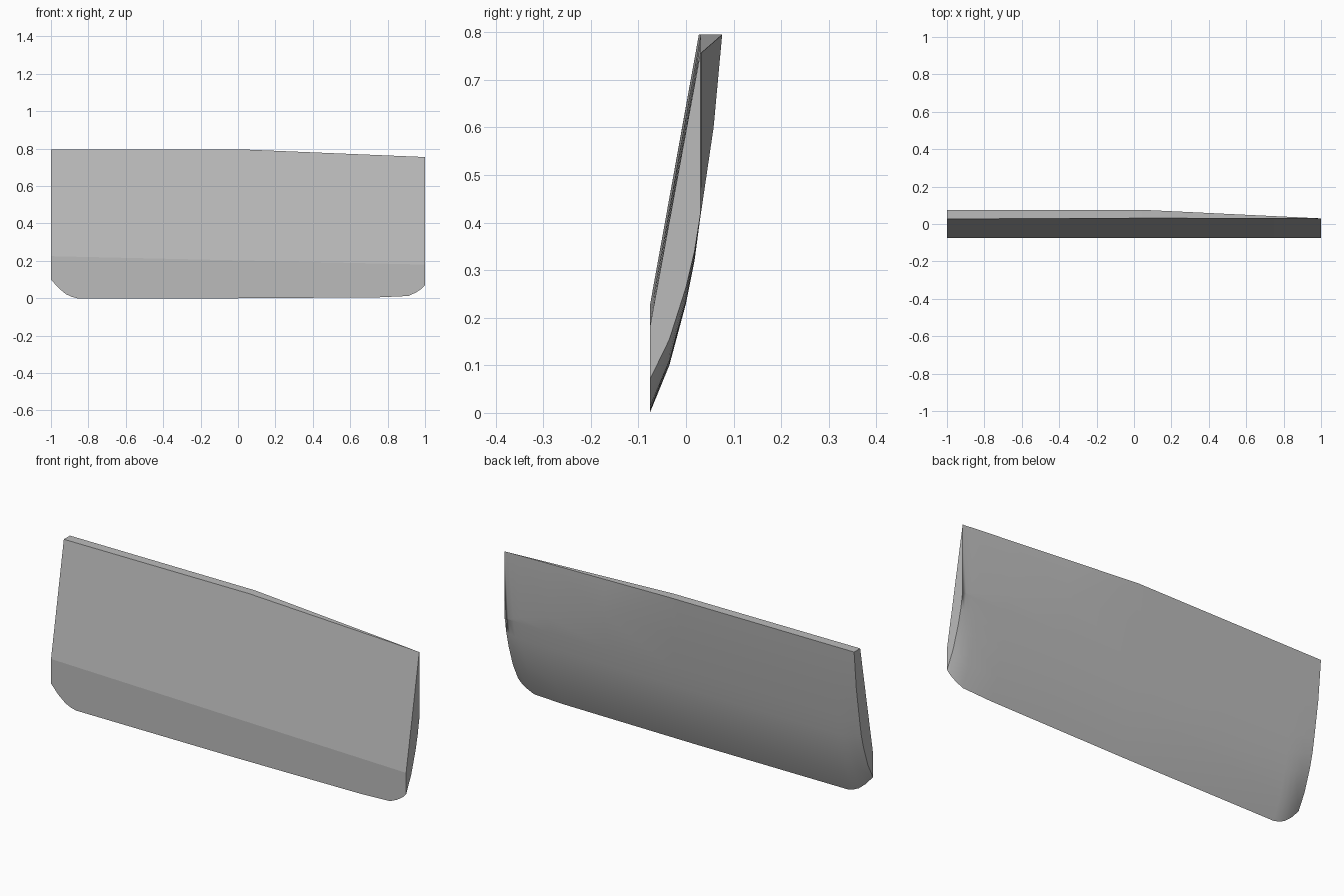
import bpy, bmesh

cube = bpy.data.objects.get("Cube")
if cube:
    bpy.data.objects.remove(cube)


def lerp(points, t):
    """Piecewise linear lookup through (input, output) pairs."""
    for (a, u), (b, v) in zip(points, points[1:]):
        if t <= b:
            return u + (v - u) * max(0, t - a) / (b - a)
    return points[-1][1]


# Curved back section as (y, z), and the outlines along the length
BACK = [(-0.076, 0), (-0.035, 0.1), (0, 0.23), (0.018, 0.32),
        (0.03, 0.41), (0.058, 0.6), (0.076, 0.795)]
BOTTOM = [(-1, 0.1), (-0.96, 0.055), (-0.92, 0.022), (-0.89, 0.008), (-0.86, 0),
          (0, 0), (0.75, 0.005), (0.91, 0.012), (0.95, 0.03), (0.98, 0.05), (1, 0.07)]
TOP = [(-1, 0.795), (0.04, 0.795), (1, 0.755)]
TOP_BACK = [(-1, 0.076), (0.04, 0.076), (1, 0.03)]
TOP_FRONT = [(-1, 0.027), (0.04, 0.031), (1, 0.03)]
FRONT_CREASE = [(-1, 0.225), (1, 0.18)]


def section(x):
    """Closed cross-section: up the back, over the top, down the front."""
    low, high, y_top = lerp(BOTTOM, x), lerp(TOP, x), lerp(TOP_BACK, x)
    pts = [(y, z + low * max(0, 1 - z / 0.45)) for y, z in BACK[:5]]
    crease = min(lerp(BACK, y_top), high)
    y_mid = min(0.058, y_top)
    pts += [(y_mid, lerp(BACK, y_mid)), (y_top, crease), (y_top, high)]
    pts += [(lerp(TOP_FRONT, x), high), (-0.076, lerp(FRONT_CREASE, x))]
    return pts


# Panel body lofted through the sections
bm = bmesh.new()
stations = sorted({x for x, _ in BOTTOM} | {0.04, 0.42})
rings = [[bm.verts.new((x, y, z)) for y, z in section(x)] for x in stations]
n = len(rings[0])
for a, b in zip(rings, rings[1:]):
    for i in range(n):
        j = (i + 1) % n
        face = bm.faces.new((a[i], b[i], b[j], a[j]))
        face.smooth = i < 7  # only the curved back is smooth
bm.faces.new(rings[0])
bm.faces.new(rings[-1][::-1])
bmesh.ops.remove_doubles(bm, verts=bm.verts, dist=0.0015)
bmesh.ops.recalc_face_normals(bm, faces=bm.faces)
mesh = bpy.data.meshes.new("curved_panel")
bm.to_mesh(mesh)
bm.free()

# Plain grey finish
grey = bpy.data.materials.new("plain_grey")
grey.use_nodes = True
colour = (0.5, 0.5, 0.5, 1)
grey.diffuse_color = colour
grey.node_tree.nodes["Principled BSDF"].inputs["Base Color"].default_value = colour
mesh.materials.append(grey)

panel = bpy.data.objects.new("curved_panel", mesh)
bpy.context.collection.objects.link(panel)
